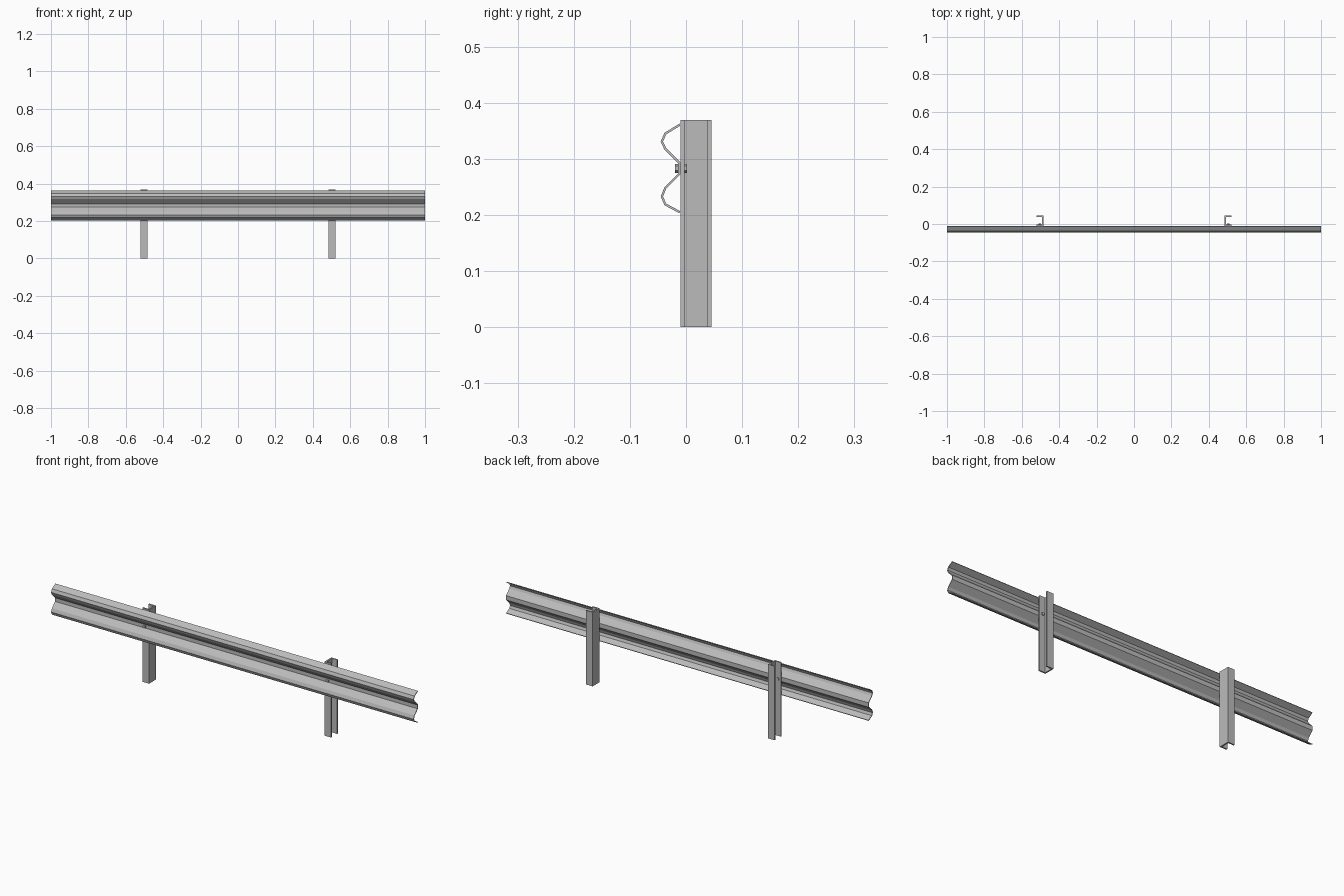
import bpy, bmesh
from mathutils import Matrix, Vector

if "Cube" in bpy.data.objects:
    bpy.data.objects.remove(bpy.data.objects["Cube"], do_unlink=True)

steel = bpy.data.materials.new("galvanised_steel")
steel.use_nodes = True
colour = (0.5, 0.5, 0.5, 1)
steel.diffuse_color = colour
steel.node_tree.nodes["Principled BSDF"].inputs["Base Color"].default_value = colour


def make_object(name, bm):
    bmesh.ops.recalc_face_normals(bm, faces=bm.faces)
    mesh = bpy.data.meshes.new(name)
    bm.to_mesh(mesh)
    bm.free()
    mesh.materials.append(steel)
    ob = bpy.data.objects.new(name, mesh)
    bpy.context.collection.objects.link(ob)
    return ob


def sweep(bm, points, offset):
    """Extrude an open line of points into a strip of faces."""
    a = [bm.verts.new(p) for p in points]
    b = [bm.verts.new(Vector(p) + Vector(offset)) for p in points]
    for i in range(len(points) - 1):
        bm.faces.new((a[i], a[i + 1], b[i + 1], b[i]))


def thicken(ob, thickness, offset):
    mod = ob.modifiers.new("sheet_thickness", "SOLIDIFY")
    mod.thickness = thickness
    mod.offset = offset
    mod.use_even_offset = True


# Corrugated rail: upper ridge, flat valley, lower ridge
profile = [(-0.011, 0.361), (-0.037, 0.345), (-0.043, 0.331), (-0.037, 0.318),
           (-0.012, 0.293), (-0.012, 0.273), (-0.037, 0.248), (-0.043, 0.233),
           (-0.037, 0.219), (-0.011, 0.205)]
bm = bmesh.new()
sweep(bm, [(-1, y, z) for y, z in profile], (2, 0, 0))
thicken(make_object("rail", bm), 0.004, 0)

for side, label in ((-1, "right"), (1, "left")):
    # C-channel post, open towards the near end of the rail
    inner, outer, front, back, t = 0.484, 0.521, -0.010, 0.045, 0.007
    section = [(outer, front), (inner, front), (inner, back), (outer, back),
               (outer, back - t), (inner + t, back - t),
               (inner + t, front + t), (outer, front + t)]
    bm = bmesh.new()
    face = bm.faces.new([bm.verts.new((side * x, y, 0)) for x, y in section])
    ext = bmesh.ops.extrude_face_region(bm, geom=[face])
    top = [v for v in ext["geom"] if isinstance(v, bmesh.types.BMVert)]
    bmesh.ops.translate(bm, verts=top, vec=(0, 0, 0.369))
    make_object(label + "_post", bm)

    # Bolt: hexagonal head and nut on a thin shank
    bm = bmesh.new()
    for y, radius, length in ((-0.017, 0.008, 0.006), (-0.009, 0.004, 0.02),
                              (-0.0005, 0.008, 0.005)):
        place = Matrix.Translation((side * 0.505, y, 0.283)) @ Matrix.Rotation(1.5708, 4, "X")
        bmesh.ops.create_cone(bm, cap_ends=True, segments=6, radius1=radius,
                              radius2=radius, depth=length, matrix=place)
    make_object(label + "_bolt", bm)
